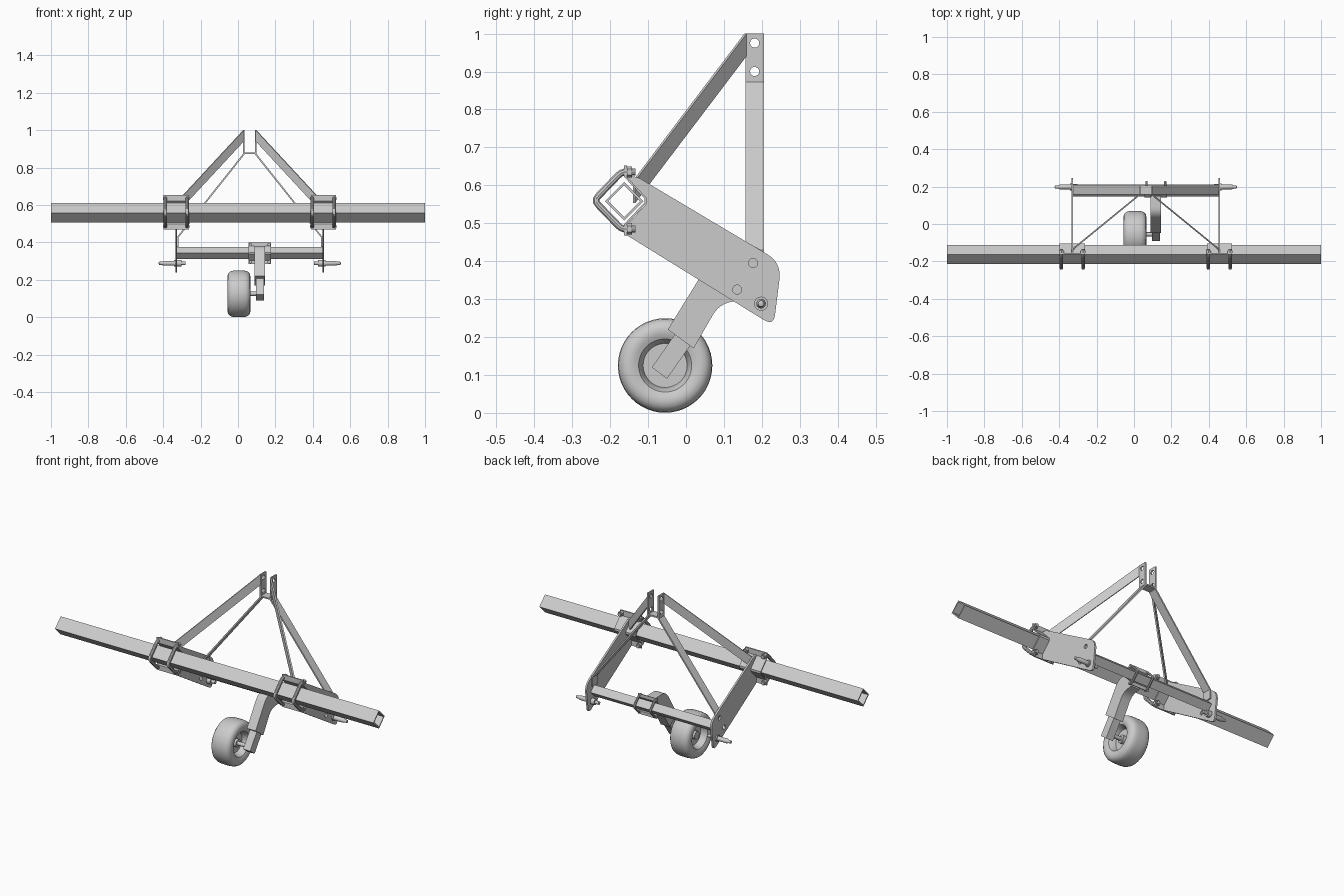
import bpy, bmesh, math
from mathutils import Vector, Matrix

if "Cube" in bpy.data.objects:
    bpy.data.objects.remove(bpy.data.objects["Cube"])

CX = 0.063               # centre plane of the hitch frame
OFF = 0.393              # side plate distance from that plane


def smooth(ob, deg=35):
    bpy.ops.object.select_all(action='DESELECT')
    ob.select_set(True)
    bpy.context.view_layer.objects.active = ob
    bpy.ops.object.shade_smooth_by_angle(angle=math.radians(deg))


def add(name, mesh):
    ob = bpy.data.objects.new(name, mesh)
    bpy.context.collection.objects.link(ob)
    smooth(ob)
    return ob


def curve_mesh(name, cu):
    tmp = bpy.data.objects.new("tmp", cu)
    bpy.context.collection.objects.link(tmp)
    bpy.context.view_layer.update()
    ev = tmp.evaluated_get(bpy.context.evaluated_depsgraph_get())
    me = bpy.data.meshes.new_from_object(ev)
    bpy.data.objects.remove(tmp)
    me.name = name
    bm = bmesh.new()
    bm.from_mesh(me)
    bmesh.ops.remove_doubles(bm, verts=bm.verts, dist=1e-5)
    bmesh.ops.recalc_face_normals(bm, faces=bm.faces)
    bm.to_mesh(me)
    bm.free()
    return me


def slab(name, loops, thick, origin=(0, 0, 0), u=(0, 1, 0)):
    """Flat outline (first axis u, second axis z) with holes, given a thickness."""
    cu = bpy.data.curves.new(name, 'CURVE')
    cu.dimensions, cu.fill_mode, cu.extrude = '2D', 'BOTH', thick / 2
    for loop in loops:
        sp = cu.splines.new('POLY')
        sp.points.add(len(loop) - 1)
        sp.use_cyclic_u = True
        for p, (a, b) in zip(sp.points, loop):
            p.co = (a, b, 0, 1)
    me = curve_mesh(name, cu)
    u, z = Vector(u).normalized(), Vector((0, 0, 1))
    m = Matrix((u, z, u.cross(z))).transposed().to_4x4()
    me.transform(Matrix.Translation(origin) @ m)
    return add(name, me)


def rod(name, pts, radius):
    cu = bpy.data.curves.new(name, 'CURVE')
    cu.dimensions, cu.bevel_depth, cu.bevel_resolution = '3D', radius, 3
    cu.use_fill_caps = True
    sp = cu.splines.new('POLY')
    sp.points.add(len(pts) - 1)
    for p, co in zip(sp.points, pts):
        p.co = (*co, 1)
    return add(name, curve_mesh(name, cu))


def lathe(name, prof, x, y, z, sx=1, n=32):
    """Turn an (x, radius) profile about an axis along x."""
    bm = bmesh.new()
    vs = [bm.verts.new((sx * a, r, 0)) for a, r in prof]
    es = [bm.edges.new(e) for e in zip(vs, vs[1:])]
    bmesh.ops.spin(bm, geom=vs + es, cent=(0, 0, 0), axis=(1, 0, 0),
                   angle=2 * math.pi, steps=n, use_merge=True)
    bmesh.ops.remove_doubles(bm, verts=bm.verts, dist=1e-5)
    bmesh.ops.recalc_face_normals(bm, faces=bm.faces)
    me = bpy.data.meshes.new(name)
    bm.to_mesh(me)
    bm.free()
    me.transform(Matrix.Translation((x, y, z)))
    return add(name, me)


def circle(y, z, r, n=24):
    return [(y + r * math.cos(2 * math.pi * i / n), z + r * math.sin(2 * math.pi * i / n)) for i in range(n)]


def diamond(y, z, r):
    return circle(y, z, r, 4)


def rounded(pts, n=6):
    """Round each corner (y, z, size)."""
    out = []
    for i, (a, b, r) in enumerate(pts):
        p = Vector((a, b))
        if not r:
            out.append((a, b))
            continue
        s = p + (Vector(pts[i - 1][:2]) - p).normalized() * r
        e = p + (Vector(pts[(i + 1) % len(pts)][:2]) - p).normalized() * r
        for k in range(n + 1):
            t = k / n
            out.append(tuple(s * (1 - t) ** 2 + p * 2 * t * (1 - t) + e * t * t))
    return out


def clamp(name, x, y, z, k, d, half, bolt_x):
    """V-shaped saddle with two bent bolts; d is the side the saddle sits on."""
    t = 0.007
    half_prof = [(0, 0.092), (0, 0.062), (0.053, 0.006)]
    front = [(a, b) for a, b in half_prof] + [(a, -b) for a, b in half_prof[::-1]]
    back = [(a + t, b) for a, b in front]
    prof = [(y + d * k * a, z + k * b) for a, b in front + back[::-1]]
    slab(name + "_saddle", [prof], 2 * half, (x, 0, 0))
    arc = [(0.03, 0.075), (0, 0.075), (-0.008, 0.072), (-0.015, 0.067), (-0.066, 0.014), (-0.073, 0.005)]
    arc += [(a, -b) for a, b in arc[::-1]]
    for s in (-1, 1):
        bx = x + s * bolt_x
        rod(name + "_bolt", [(bx, y + d * k * a, z + k * b) for a, b in arc], 0.0095 * k)
        for v in (-1, 1):
            bpy.ops.mesh.primitive_cylinder_add(
                vertices=6, radius=0.015 * k, depth=0.013 * k, rotation=(math.pi / 2, 0, 0),
                location=(bx, y + d * k * 0.0135, z + v * k * 0.075))
            bpy.context.object.name = name + "_nut"


# long toolbar and rear cross bar: square tubes on edge
slab("toolbar", [diamond(-0.163, 0.558, 0.051), diamond(-0.163, 0.558, 0.042)], 2)
slab("cross_bar", [diamond(0.18, 0.342, 0.032), diamond(0.18, 0.342, 0.025)], 2 * OFF, (CX, 0, 0))

plate = rounded([(-0.156, 0.625, 0), (-0.128, 0.622, 0.01), (0.252, 0.396, 0.045), (0.231, 0.229, 0.03),
                 (-0.162, 0.472, 0), (-0.156, 0.496, 0), (-0.105, 0.55, 0), (-0.105, 0.566, 0), (-0.156, 0.62, 0)])

for s, side in ((-1, "left"), (1, "right")):
    px = CX + s * OFF
    # side plate
    slab(side + "_plate", [plate, circle(0.177, 0.395, 0.012), circle(0.135, 0.325, 0.012)], 0.01, (px, 0, 0))
    clamp(side + "_clamp", px, -0.163, 0.56, 1, 1, 0.067, 0.058)
    # lower hitch pin with collar and threaded inner end
    lathe(side + "_hitch_pin",
          [(-0.05, 0), (-0.05, 0.009), (-0.027, 0.009), (-0.027, 0.017), (-0.005, 0.017), (-0.005, 0.0185),
           (0.012, 0.0185), (0.012, 0.0125), (0.068, 0.0125), (0.076, 0.009), (0.092, 0.008), (0.095, 0)],
          px, 0.198, 0.288, s, 20)
    # top lug with two pin holes
    tx = CX + s * 0.033
    lug = [(0.157, 0.872), (0.205, 0.872), (0.205, 1.0), (0.157, 1.0)]
    slab(side + "_top_lug", [lug, circle(0.181, 0.975, 0.012), circle(0.181, 0.9, 0.012)], 0.008, (tx, 0, 0))
    # bent mast strap down to the side plate
    a, b, w = 0.037, OFF - 0.005, 0.009
    strap = [(a, 0.882), (a, 0.872), (b, 0.43), (b, 0.375), (b - 0.007, 0.375), (b - 0.007, 0.426),
             (a - 0.008, 0.868), (a - 0.008, 0.882)]
    slab(side + "_mast_strap", [[(CX + s * p, q) for p, q in strap]], 0.048, (0, 0.181, 0), (1, 0, 0))
    # sloping flat brace from lug to toolbar end
    top, foot = Vector((tx, 0.157, 0)), Vector((px, -0.137, 0))
    run = (foot - top).length
    slab(side + "_brace", [[(0, 1.0), (run, 0.612), (run, 0.553), (0, 0.941)]], 0.008, top, foot - top)

# spacer between the lugs
slab("mast_spacer", [[(0.157, 0.872), (0.205, 0.872), (0.205, 0.88), (0.157, 0.88)]], 0.066, (CX, 0, 0))

# gauge wheel arm and its clamp on the cross bar
AX = 0.117
clamp("arm_clamp", AX, 0.18, 0.342, 0.62, -1, 0.06, 0.05)
arm = rounded([(-0.048, 0.22, 0), (0.02, 0.17, 0), (0.088, 0.288, 0.035), (0.15, 0.298, 0),
               (0.15, 0.38, 0), (0.052, 0.382, 0.04)])
slab("wheel_arm", [arm], 0.055, (AX, 0, 0))
slab("wheel_arm_inner", [[(-0.09, 0.12), (-0.05, 0.09), (0.03, 0.205), (-0.01, 0.235)]], 0.044, (AX, 0, 0))
WY, WZ = -0.055, 0.125
lathe("axle", [(-0.075, 0), (-0.075, 0.011), (0.03, 0.011), (0.03, 0)], 0.085, WY, WZ, 1, 20)

# tyre and recessed rim, turned from a half profile
half = [(0.018, 0), (0.018, 0.058), (0.046, 0.065), (0.054, 0.07), (0.059, 0.082), (0.061, 0.094),
        (0.058, 0.107), (0.05, 0.117), (0.038, 0.1225), (0.02, 0.1245)]
lathe("gauge_wheel", half + [(-a, r) for a, r in half[::-1]], 0.005, WY, WZ, 1, 48)
lathe("wheel_hub", [(-0.035, 0), (-0.035, 0.022), (0.035, 0.022), (0.035, 0)], 0.005, WY, WZ, 1, 24)
